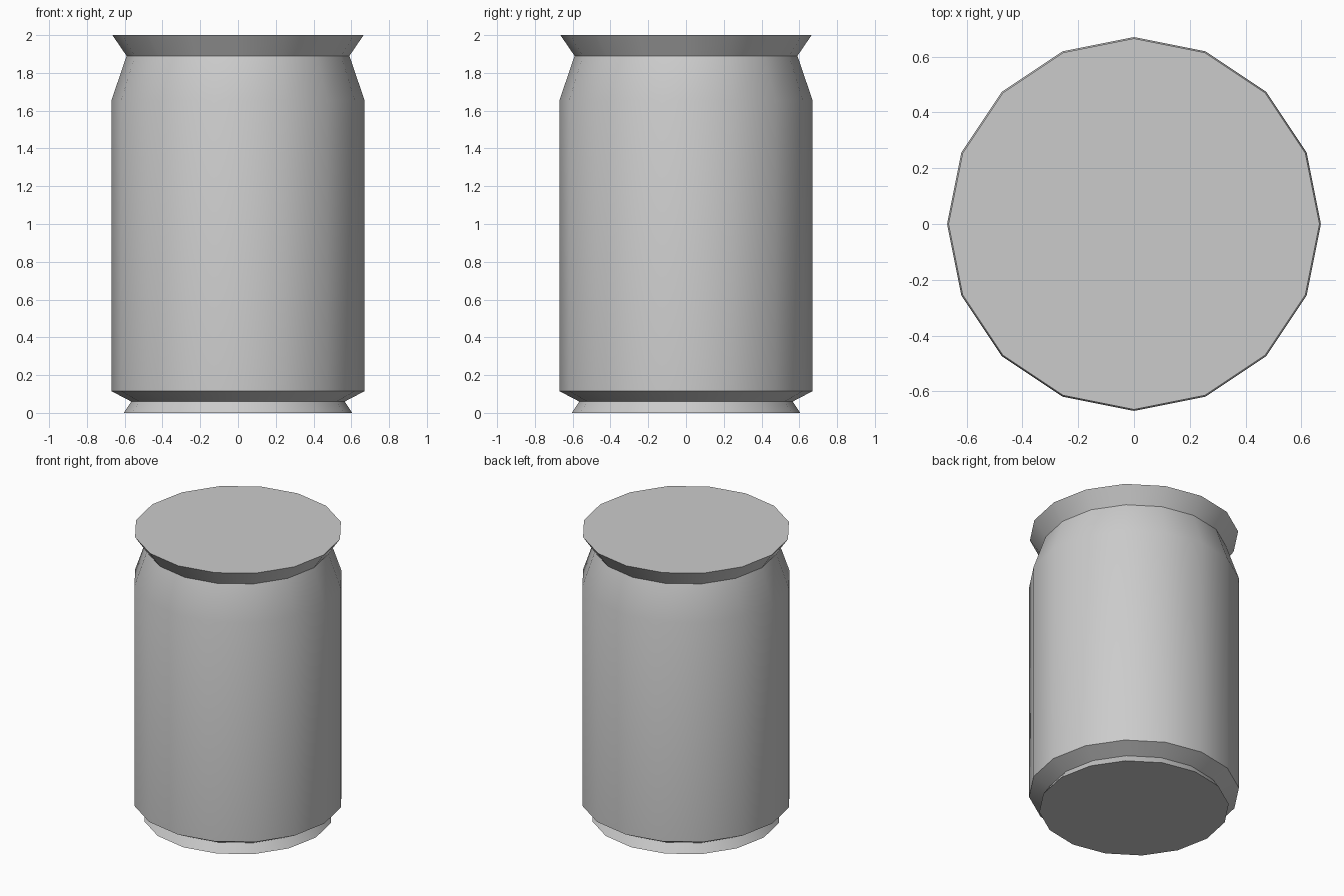
import bpy
import bmesh
from math import cos, sin, tau, radians

cube = bpy.data.objects.get("Cube")
if cube:
    bpy.data.objects.remove(cube, do_unlink=True)

SIDES = 16

# Plain grey metal
metal = bpy.data.materials.new("grey_metal")
metal.use_nodes = True
colour = (0.6, 0.6, 0.6, 1.0)
metal.diffuse_color = colour
metal.node_tree.nodes["Principled BSDF"].inputs["Base Color"].default_value = colour


def lathe(name, profile):
    """Closed turned solid from (radius, height) points, bottom to top."""
    bm = bmesh.new()
    rings = [[bm.verts.new((r * cos(tau * i / SIDES), r * sin(tau * i / SIDES), z))
              for i in range(SIDES)] for r, z in profile]
    for low, high in zip(rings, rings[1:]):
        for i in range(SIDES):
            j = (i + 1) % SIDES
            bm.faces.new((low[i], low[j], high[j], high[i]))
    bm.faces.new(rings[0][::-1])
    bm.faces.new(rings[-1])
    mesh = bpy.data.meshes.new(name)
    bm.to_mesh(mesh)
    bm.free()
    mesh.materials.append(metal)
    obj = bpy.data.objects.new(name, mesh)
    bpy.context.collection.objects.link(obj)
    return obj


# Can: flared foot, chamfer, straight wall, tapered shoulder, flared lid rim
can = lathe("can_body", [
    (0.605, 0.0), (0.565, 0.06), (0.67, 0.115),
    (0.67, 1.655), (0.59, 1.89), (0.665, 2.0),
])

# Smooth around the wall, crisp at the rims
bpy.ops.object.select_all(action="DESELECT")
can.select_set(True)
bpy.context.view_layer.objects.active = can
bpy.ops.object.shade_smooth_by_angle(angle=radians(30))
